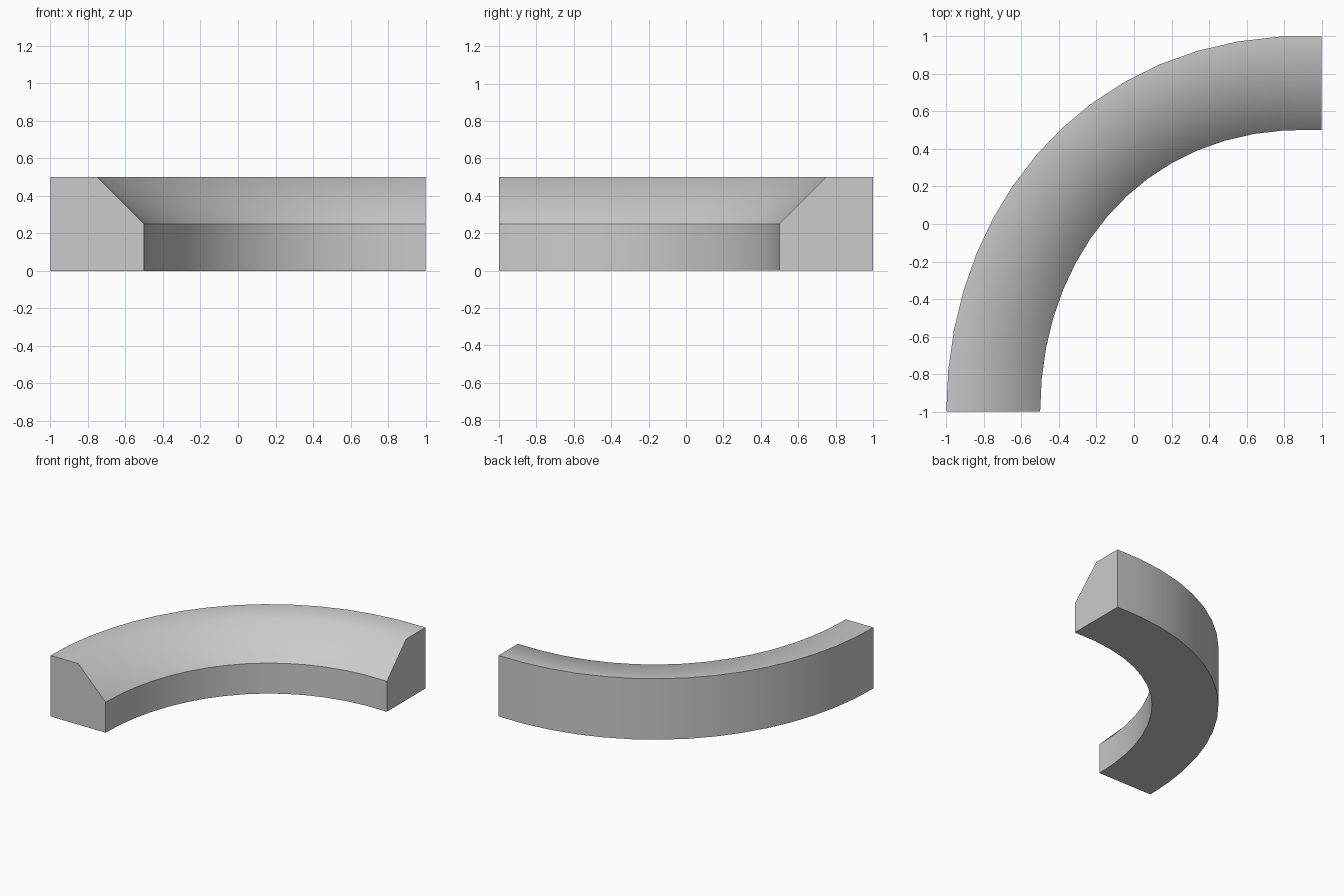
import bpy
import bmesh
from mathutils import Vector
from mathutils.geometry import interpolate_bezier

cube = bpy.data.objects.get("Cube")
if cube:
    bpy.data.objects.remove(cube, do_unlink=True)

# Single grey material
grey = bpy.data.materials.new("light grey")
grey.use_nodes = True
colour = (0.6, 0.6, 0.6, 1)
grey.diffuse_color = colour
grey.node_tree.nodes["Principled BSDF"].inputs["Base Color"].default_value = colour

# Centreline of the bend, seen from above
STEPS = 15
path = interpolate_bezier(Vector((-0.75, -1, 0)), Vector((-0.75, 0, 0)),
                          Vector((-0.06, 0.80, 0)), Vector((1, 0.75, 0)), STEPS + 1)

# Cross-section: (offset towards the outside, height), chamfered on the inside
section = [(0.25, 0), (0.25, 0.5), (0, 0.5), (-0.25, 0.25), (-0.25, 0)]
SMOOTH_CORNER = 2  # the crease between top and slope is shaded softly

bm = bmesh.new()
rings = []
for i, p in enumerate(path):
    if i == 0:
        out = Vector((-1, 0, 0))
    elif i == STEPS:
        out = Vector((0, 1, 0))
    else:
        along = (path[i + 1] - path[i - 1]).normalized()
        out = Vector((-along.y, along.x, 0))
    rings.append([bm.verts.new(p + out * d + Vector((0, 0, z))) for d, z in section])

# Skin the rings and close both ends
count = len(section)
for a, b in zip(rings, rings[1:]):
    for j in range(count):
        k = (j + 1) % count
        bm.faces.new((a[j], a[k], b[k], b[j])).smooth = True
caps = [bm.faces.new(rings[0]), bm.faces.new(rings[-1])]
bmesh.ops.recalc_face_normals(bm, faces=bm.faces)

# Keep the long corners and end outlines crisp
for a, b in zip(rings, rings[1:]):
    for j in range(count):
        if j != SMOOTH_CORNER:
            bm.edges.get((a[j], b[j])).smooth = False
for cap in caps:
    cap.smooth = False
    for edge in cap.edges:
        edge.smooth = False

mesh = bpy.data.meshes.new("curved_kerb")
bm.to_mesh(mesh)
bm.free()
mesh.materials.append(grey)
kerb = bpy.data.objects.new("curved_kerb", mesh)
bpy.context.collection.objects.link(kerb)
